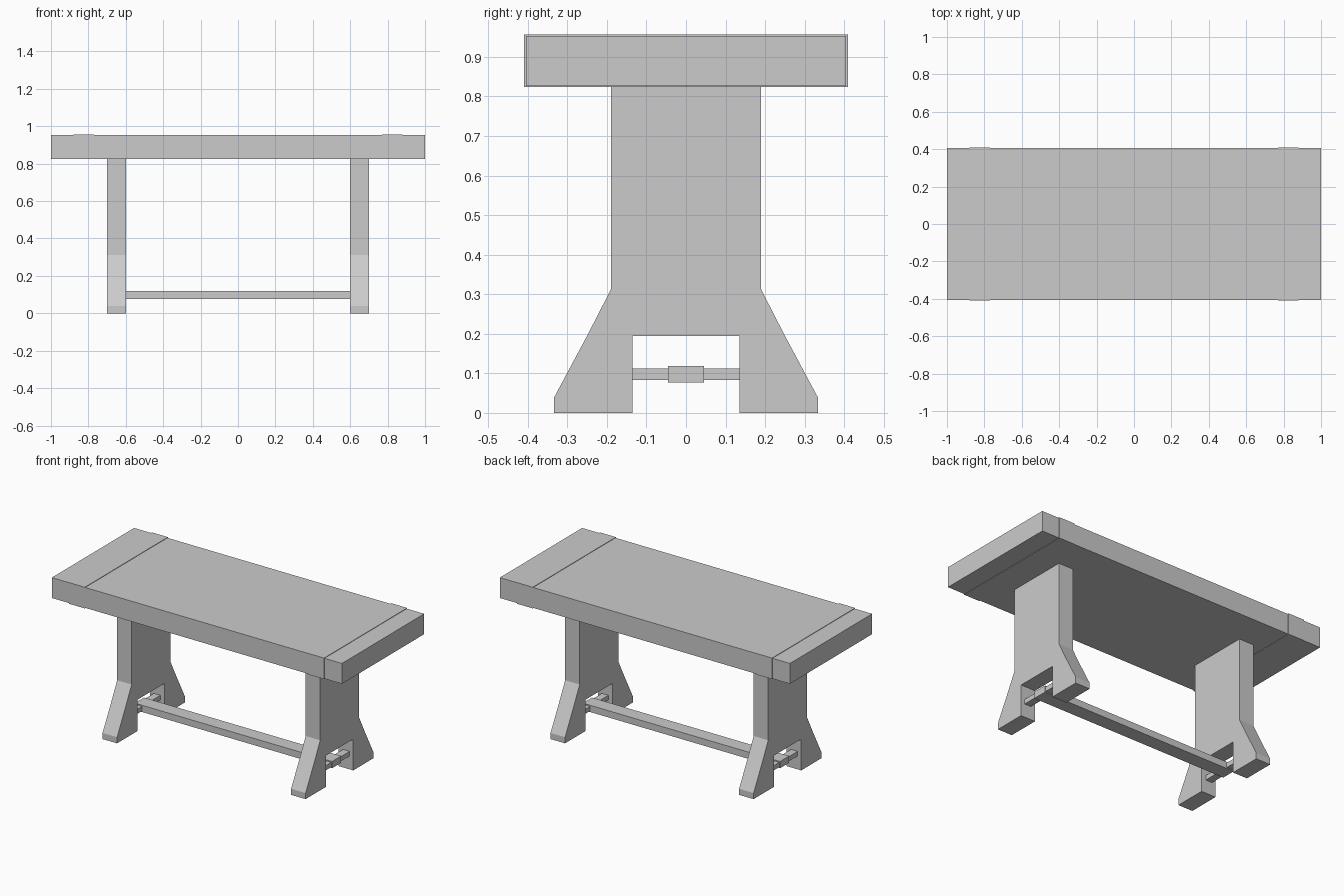
import bpy, bmesh

if "Cube" in bpy.data.objects:
    bpy.data.objects.remove(bpy.data.objects["Cube"])


def mesh_object(name, bm):
    bmesh.ops.recalc_face_normals(bm, faces=bm.faces)
    mesh = bpy.data.meshes.new(name)
    bm.to_mesh(mesh)
    bm.free()
    obj = bpy.data.objects.new(name, mesh)
    bpy.context.collection.objects.link(obj)
    return obj


def box(name, x, y, z):
    """Box from (min, max) ranges on each axis."""
    bm = bmesh.new()
    for v in bmesh.ops.create_cube(bm, size=1)["verts"]:
        v.co = [lo + (c + 0.5) * (hi - lo) for c, (lo, hi) in zip(v.co, (x, y, z))]
    return mesh_object(name, bm)


def slab_leg(name, x0, x1, half_profile):
    """Extrude a y-mirrored (y, z) profile along x."""
    outline = half_profile + [(-y, z) for y, z in reversed(half_profile)]
    bm = bmesh.new()
    face = bm.faces.new([bm.verts.new((x0, y, z)) for y, z in outline])
    ext = bmesh.ops.extrude_face_region(bm, geom=[face])
    moved = [g for g in ext["geom"] if isinstance(g, bmesh.types.BMVert)]
    bmesh.ops.translate(bm, verts=moved, vec=(x1 - x0, 0, 0))
    return mesh_object(name, bm)


# Table top
box("table_top", (-1, 1), (-0.405, 0.405), (0.826, 0.953))

# Leg outline: notch, flared foot, upright
leg_profile = [(0.135, 0.195), (0.135, 0), (0.334, 0), (0.334, 0.038),
               (0.25, 0.195), (0.19, 0.312), (0.19, 0.826)]

for side, s in (("left", -1), ("right", 1)):
    def span(a, b):
        return tuple(sorted((s * a, s * b)))

    # Thin band wrapped round the top
    box(side + "_top_band", span(0.77, 0.88), (-0.409, 0.409), (0.824, 0.956))
    # Flared slab leg
    slab_leg(side + "_leg", *span(0.6, 0.7), leg_profile)
    # Cross bar inside the foot notch
    box(side + "_cross_bar", span(0.63, 0.675), (-0.135, 0.135), (0.083, 0.112))

# Long stretcher between the legs
box("stretcher", (-0.68, 0.68), (-0.045, 0.045), (0.077, 0.119))
